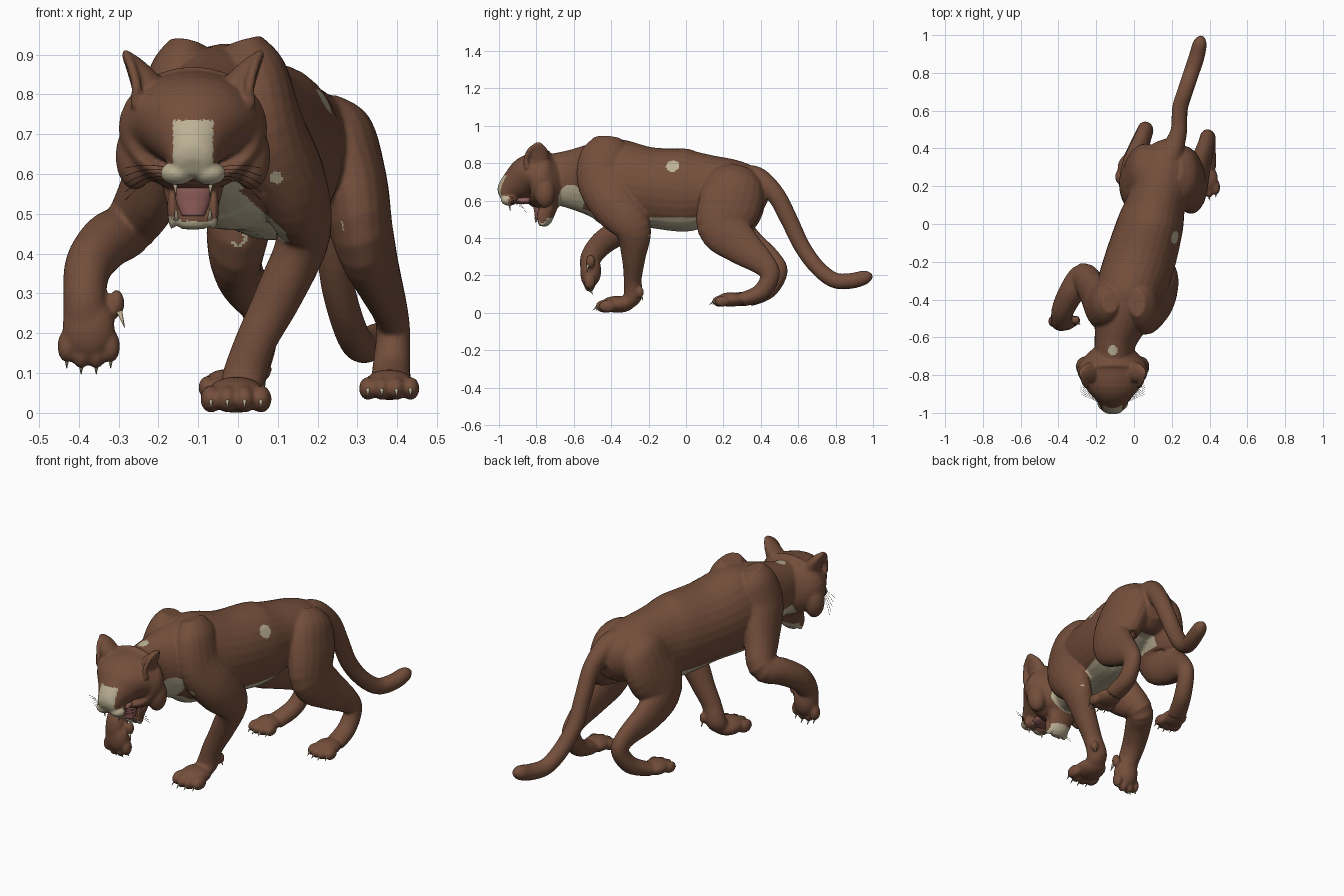
import bpy, bmesh, math
from mathutils import Vector, Matrix

cube = bpy.data.objects.get("Cube")
if cube:
    bpy.data.objects.remove(cube, do_unlink=True)


def material(name, rgb):
    m = bpy.data.materials.new(name)
    m.use_nodes = True
    col = (*rgb, 1)
    m.diffuse_color = col
    for node in m.node_tree.nodes:
        if node.type == 'BSDF_PRINCIPLED':
            node.inputs["Base Color"].default_value = col
            node.inputs["Roughness"].default_value = 0.8
    return m


BROWN = material("brown fur", (0.175, 0.077, 0.044))
CREAM = material("cream fur", (0.50, 0.44, 0.30))
PINK = material("mouth pink", (0.30, 0.12, 0.11))
IVORY = material("ivory", (0.50, 0.42, 0.28))
DARK = material("dark brown", (0.04, 0.02, 0.013))
HEAD_X = -0.113


def loft(bm, pts, n=20, sub=5):
    """Smooth tube through points (x, y, z, half width, half depth)."""
    p = [Vector(q) for q in pts]
    last = len(p) - 1
    path = []
    for i in range(last):
        a, b, c, d = p[max(i - 1, 0)], p[i], p[i + 1], p[min(i + 2, last)]
        for k in range(sub):
            t = k / sub
            path.append(0.5 * (2 * b + (c - a) * t + (2 * a - 5 * b + 4 * c - d) * t ** 2
                               + (3 * b - 3 * c + d - a) * t ** 3))
    path.append(p[last])
    mid = [Vector(q[:3]) for q in path]
    rings = []
    for i, q in enumerate(path):
        tan = (mid[min(i + 1, len(mid) - 1)] - mid[max(i - 1, 0)]).normalized()
        side = Vector((1, 0, 0))
        side = (side - tan * side.dot(tan)).normalized()
        up = tan.cross(side)
        w, h = max(q[3], 0.004), max(q[4], 0.004)
        ring = []
        for k in range(n):
            ang = math.tau * k / n
            ring.append(bm.verts.new(mid[i] + side * w * math.cos(ang) + up * h * math.sin(ang)))
        rings.append(ring)
    for r, s in zip(rings, rings[1:]):
        for k in range(n):
            bm.faces.new((r[k], r[(k + 1) % n], s[(k + 1) % n], s[k]))
    bm.faces.new(rings[0])
    bm.faces.new(rings[-1])


def ball(bm, pos, size, frame=Matrix()):
    m = frame @ Matrix.Translation(pos) @ Matrix.Diagonal((*size, 1))
    bmesh.ops.create_uvsphere(bm, u_segments=18, v_segments=12, radius=1, matrix=m)


def spike(bm, base, tip, r):
    base, tip = Vector(base), Vector(tip)
    d = tip - base
    m = Matrix.Translation((base + tip) / 2) @ d.to_track_quat('Z', 'Y').to_matrix().to_4x4()
    bmesh.ops.create_cone(bm, cap_ends=True, segments=8, radius1=r, radius2=0.001,
                          depth=d.length, matrix=m)


def finish(bm, name, mat):
    bmesh.ops.recalc_face_normals(bm, faces=bm.faces[:])
    me = bpy.data.meshes.new(name)
    bm.to_mesh(me)
    bm.free()
    me.materials.append(mat)
    me.shade_smooth()
    ob = bpy.data.objects.new(name, me)
    bpy.context.collection.objects.link(ob)
    return ob


skin, claws = bmesh.new(), bmesh.new()

# Torso and neck
loft(skin, [(-.11, -.78, .72, .10, .12), (-.10, -.63, .715, .11, .155), (-.06, -.48, .71, .155, .205),
            (-.03, -.38, .695, .18, .235), (.03, -.20, .67, .187, .215), (.088, 0, .655, .175, .222),
            (.12, .12, .66, .155, .188), (.16, .27, .66, .15, .152), (.19, .38, .62, .11, .12),
            (.20, .43, .60, .05, .06)], 28)

# Tail
loft(skin, [(.17, .28, .72, .07, .07), (.20, .38, .72, .06, .06), (.235, .48, .63, .045, .05),
            (.24, .55, .50, .042, .047), (.245, .62, .355, .042, .044), (.27, .70, .245, .042, .042),
            (.30, .79, .175, .042, .042), (.33, .88, .17, .042, .042), (.35, .96, .19, .036, .037),
            (.36, .995, .20, .012, .012)])

# Standing front leg
loft(skin, [(.015, -.42, .935, .045, .07), (.035, -.425, .86, .085, .13), (.07, -.44, .72, .095, .145),
            (.13, -.38, .58, .092, .13), (.165, -.285, .45, .068, .10), (.105, -.28, .30, .06, .065),
            (.045, -.285, .18, .052, .048), (.015, -.285, .09, .055, .05), (.005, -.33, .045, .05, .035)])

# Raised front leg
loft(skin, [(-.125, -.41, .93, .045, .06), (-.14, -.42, .86, .08, .11), (-.17, -.43, .72, .09, .13),
            (-.21, -.36, .58, .08, .115), (-.27, -.28, .47, .07, .075), (-.33, -.36, .43, .068, .07),
            (-.375, -.45, .37, .06, .065), (-.385, -.51, .29, .054, .056), (-.38, -.515, .21, .06, .045)])

# Hind legs
loft(skin, [(.21, .29, .77, .05, .08), (.24, .27, .70, .10, .15), (.28, .235, .58, .095, .17),
            (.31, .20, .46, .08, .14), (.345, .295, .36, .06, .105), (.38, .41, .265, .045, .068),
            (.39, .45, .20, .043, .052), (.385, .40, .11, .048, .046), (.385, .30, .07, .052, .038)])
loft(skin, [(.12, .29, .77, .05, .08), (.09, .27, .70, .10, .15), (.04, .25, .58, .095, .17),
            (0, .21, .46, .08, .14), (0, .32, .365, .06, .10), (.045, .45, .28, .045, .064),
            (.06, .495, .215, .043, .048), (.035, .44, .12, .046, .045), (-.01, .34, .07, .05, .037)])


# Paws with four toes and claws
def paw(pos, scale, frame=Matrix()):
    f = Matrix.Translation(pos) @ frame @ Matrix.Scale(scale, 4)
    ball(skin, (0, 0, .042), (.07, .085, .042), f)
    for x in (-.058, -.02, .02, .058):
        y = -.05 if abs(x) > .04 else -.066
        ball(skin, (x, y, .032), (.025, .044, .032), f)
        spike(claws, f @ Vector((x, y - .03, .035)), f @ Vector((x, y - .058, .012)), .007)


paw((-.005, -.365, 0), 1.08)
paw((.38, .24, .032), .92)
paw((-.025, .295, .035), .9)
paw((-.375, -.485, .215), .95, Matrix.Rotation(math.pi / 2, 4, 'X'))
ball(skin, (-.375, -.505, .225), (.06, .052, .085))
ball(skin, (-.305, -.51, .275), (.02, .025, .035))
spike(claws, (-.298, -.525, .255), (-.285, -.53, .215), .008)
ball(skin, (.065, -.245, .11), (.02, .02, .03))
spike(claws, (.065, -.24, .095), (.067, -.23, .065), .007)

# Skull and muzzle
loft(skin, [(HEAD_X, *p) for p in [
    (-.66, .72, .10, .12), (-.72, .71, .165, .148), (-.78, .715, .187, .157), (-.84, .725, .16, .12),
    (-.90, .69, .108, .093), (-.95, .655, .072, .068), (-.982, .628, .055, .042),
    (-.995, .62, .03, .025)]], 28)

# Lower jaw, hanging wide open
loft(skin, [(HEAD_X, *p) for p in [
    (-.70, .64, .09, .05), (-.73, .57, .078, .045), (-.75, .51, .062, .04),
    (-.762, .48, .05, .032), (-.765, .462, .03, .02)]])

# Paired face parts
teeth, mouth, eyes = (bmesh.new() for _ in range(3))
for s in (-1, 1):
    def at(dx, y, z):
        return (HEAD_X + s * dx, y, z)
    ball(skin, at(.145, -.755, .645), (.05, .055, .085))
    ball(skin, at(.075, -.865, .765), (.05, .035, .025))
    ball(skin, at(.04, -.945, .602), (.043, .045, .03))
    ball(skin, at(.052, -.768, .515), (.013, .03, .055))
    # Ear made of a thin back with a raised rim around a hollow
    loft(skin, [(*at(.105, -.785, .77), .04, .05), (*at(.115, -.785, .82), .04, .055),
                (*at(.145, -.785, .87), .025, .045), (*at(.168, -.785, .90), .012, .02),
                (*at(.172, -.785, .91), .006, .01)])
    loft(skin, [(*at(.145, -.85, .77), .015, .014), (*at(.142, -.855, .82), .013, .014),
                (*at(.155, -.835, .87), .012, .014), (*at(.17, -.79, .905), .010, .012)], 10)
    ball(eyes, at(.088, -.892, .69), (.02, .018, .010))
    spike(teeth, at(.045, -.945, .585), at(.043, -.94, .545), .008)
    spike(teeth, at(.042, -.80, .485), at(.043, -.81, .515), .007)

# Tongue and palate
loft(mouth, [(HEAD_X, *p) for p in [
    (-.74, .615, .06, .025), (-.79, .58, .05, .022), (-.79, .53, .042, .02), (-.79, .495, .028, .016)]])
ball(mouth, (HEAD_X, -.87, .60), (.06, .07, .02))

finish(claws, "claws", IVORY)
finish(teeth, "teeth", IVORY)
finish(mouth, "tongue_and_palate", PINK)
finish(eyes, "eyes", DARK)

# Fuse the fleshy parts into one smooth hide
body = finish(skin, "body", BROWN)
remesh = body.modifiers.new("fuse", 'REMESH')
remesh.mode = 'VOXEL'
remesh.voxel_size = 0.007
relax = body.modifiers.new("relax", 'SMOOTH')
relax.factor, relax.iterations = 0.5, 5
graph = bpy.context.evaluated_depsgraph_get()
hide = bpy.data.meshes.new_from_object(body.evaluated_get(graph))
body.modifiers.clear()
body.data = hide
hide.materials.clear()
hide.materials.append(BROWN)
hide.materials.append(CREAM)
hide.shade_smooth()

# Cream nose, throat, belly and small spots
SPOTS = [((.21, -.07, .78), .036), ((HEAD_X, -.67, .87), .03),
         ((.095, -.56, .58), .028), ((-.24, -.44, .76), .032)]


def is_cream(c, n):
    dx = abs(c.x - HEAD_X)
    if c.y < -.87 and .575 < c.z < .735 and dx < .05 and n.z > -.6:
        return True
    if c.y < -.945 and c.z < .625 and dx < .08:
        return True
    throat = ((c.y + .615) / .07) ** 2 + ((c.z - .60) / .085) ** 2
    if throat < 1 and -.2 < c.x < .06:
        return True
    off_axis = abs(c.x - .085 - .25 * c.y)
    if -.6 < c.y < -.25:
        return n.z < -.3 and off_axis < .14 and .43 < c.z < .58 - .9 * max(0, c.x + .02) \
            or (c - Vector(SPOTS[2][0])).length < SPOTS[2][1]
    if c.y < .08 and .41 < c.z < .51 and off_axis < .16 and n.z < -.2:
        return True
    if .08 <= c.y < .3 and .47 < c.z < .56 and off_axis < .12 and n.z < -.3:
        return True
    return any((c - Vector(p)).length < r for p, r in SPOTS)


for f in hide.polygons:
    f.material_index = int(is_cream(f.center, f.normal))

# Whiskers
whiskers = bpy.data.curves.new("whiskers", 'CURVE')
whiskers.dimensions = '3D'
whiskers.bevel_depth = 0.0007
whiskers.materials.append(DARK)
for s in (-1, 1):
    for k in range(5):
        line = whiskers.splines.new('POLY')
        line.points.add(4)
        for i, pt in enumerate(line.points):
            t = i / 4
            pt.co = (HEAD_X + s * (.06 + .11 * t), -.95 + (.05 + .012 * k) * t,
                     .615 - .008 * k + .03 * t - (.03 + .012 * k) * t * t, 1)
bpy.context.collection.objects.link(bpy.data.objects.new("whiskers", whiskers))
